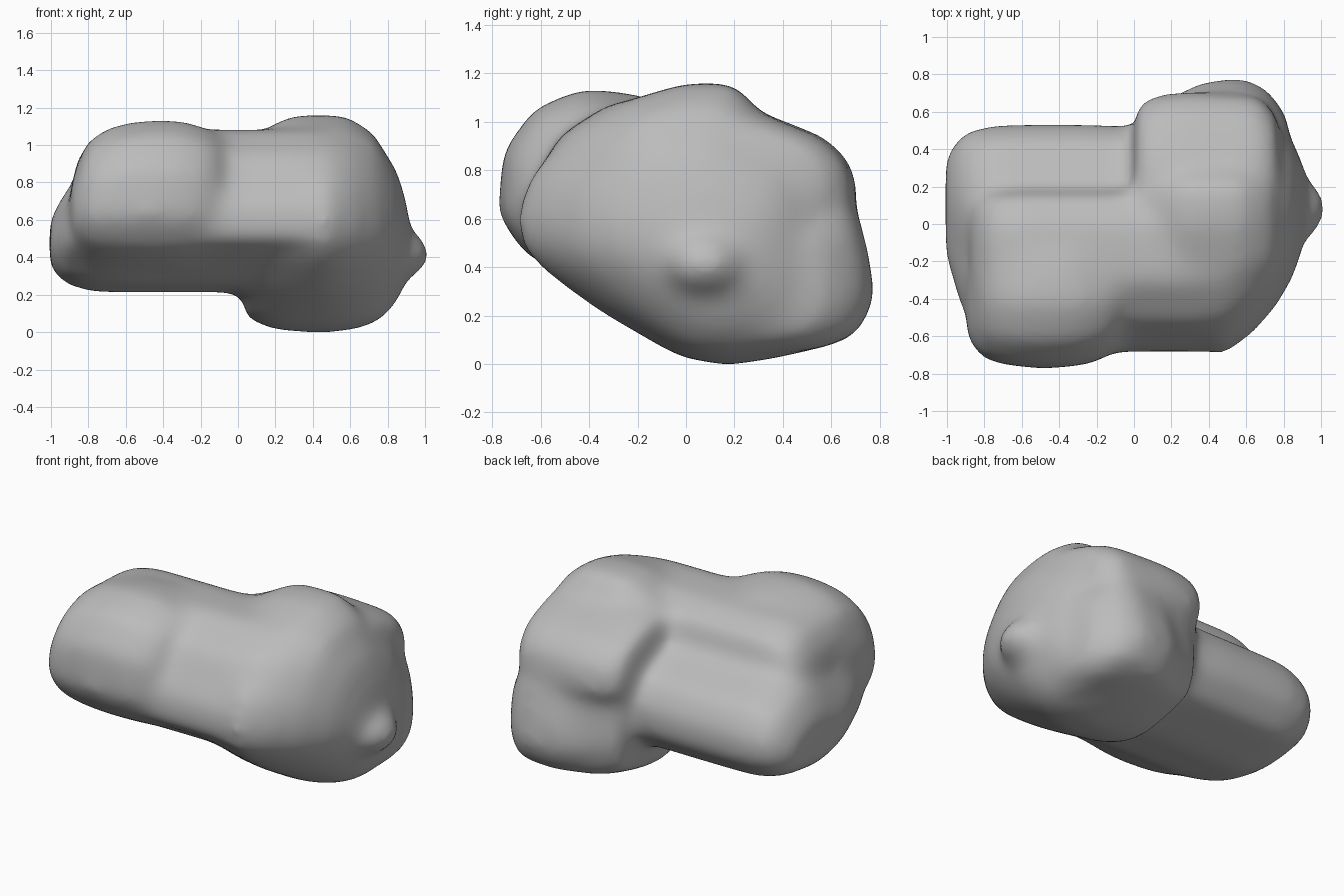
import bpy
import bmesh
from mathutils import Vector, Matrix

cube = bpy.data.objects.get("Cube")
if cube:
    bpy.data.objects.remove(cube, do_unlink=True)

stone = bpy.data.materials.new("stone grey")
stone.use_nodes = True
colour = (0.5, 0.5, 0.5, 1)
stone.diffuse_color = colour
stone.node_tree.nodes["Principled BSDF"].inputs["Base Color"].default_value = colour

rock_mesh = bpy.data.meshes.new("rough_rock")


def add_chunk(bm, profile, centre, rings):
    """Convex chunk: a (y, z) profile repeated along x, scaled about a centre."""
    part = bmesh.new()
    cy, cz = centre
    for x, sy, sz in rings:
        for y, z in profile:
            part.verts.new((x, cy + (y - cy) * sy, cz + (z - cz) * sz))
    hull = bmesh.ops.convex_hull(part, input=part.verts[:])
    waste = {g for k in ("geom_interior", "geom_unused") for g in hull[k]
             if isinstance(g, bmesh.types.BMVert)}
    bmesh.ops.delete(part, geom=list(waste), context="VERTS")
    bmesh.ops.recalc_face_normals(part, faces=part.faces[:])
    temp = bpy.data.meshes.new("chunk")
    part.to_mesh(temp)
    part.free()
    bm.from_mesh(temp)
    bpy.data.meshes.remove(temp)


bm = bmesh.new()

# Large block
add_chunk(bm, [(-.69, .49), (-.71, .61), (-.66, .77), (-.48, .98), (-.3, 1.08),
               (.05, 1.11), (.3, 1.03), (.56, .92), (.68, .78), (.72, .6), (.75, .3),
               (.68, .1), (.4, .03), (.17, -.005), (-.03, .03), (-.38, .23), (-.6, .39)],
          (.13, .45),
          [(.04, .78, .83), (.22, .9, .98), (.48, 1, 1), (.63, .87, .97),
           (.76, .7, .87), (.86, .5, .64), (.92, .28, .32)])

# Crown of the block
add_chunk(bm, [(-.4, .9), (-.25, 1.09), (0, 1.165), (.2, 1.165), (.3, 1.05), (.3, .9)],
          (0, .9), [(.14, .85, .7), (.3, 1, 1), (.58, 1, 1), (.75, .8, .6)])

# Upper back shoulder
add_chunk(bm, [(.1, .65), (.1, 1.07), (.35, 1.03), (.58, .94), (.69, .83), (.72, .66), (.58, .52)],
          (.25, .8), [(.01, .8, .8), (.1, .95, .96), (.3, 1, 1), (.68, .95, .95), (.78, .7, .7)])

# Lower back bulge
add_chunk(bm, [(.2, .04), (.55, .06), (.72, .13), (.785, .27), (.77, .42), (.72, .62), (.3, .65)],
          (.4, .3), [(.22, .75, .7), (.38, .96, .92), (.6, 1, 1), (.72, .85, 1), (.83, .45, .7)])

# Ridge joining the block to the side lobe
add_chunk(bm, [(-.69, .51), (-.68, .68), (-.52, .95), (-.3, 1.09), (0, 1.08),
               (.15, 1), (.2, .8), (.2, .5), (0, .22), (-.3, .26)],
          (-.2, .6), [(-.87, .85, .6), (-.78, .97, .9), (-.63, 1, 1), (.4, 1, 1)])

# Front lobe
add_chunk(bm, [(-.67, .46), (-.78, .62), (-.76, .88), (-.63, 1.06), (-.42, 1.145),
               (-.15, 1.11), (-.1, .6), (-.45, .34)],
          (-.42, .58),
          [(-.89, .55, .38), (-.8, .86, .8), (-.66, .96, .95), (-.48, 1, 1),
           (-.3, .97, 1), (-.17, .88, .93), (-.08, .7, .85)])

# Lower back shelf
add_chunk(bm, [(-.6, .49), (-.5, .68), (0, .85), (.22, .83), (.45, .72), (.535, .57),
               (.53, .42), (.4, .27), (0, .21), (-.3, .27)],
          (.2, .43), [(-1, .5, .42), (-.91, .87, .82), (-.76, .98, 1),
                      (-.6, 1, 1), (-.25, 1, 1), (-.08, .93, 1), (.2, .94, 1)])

# Small knob on the block's outer side
bmesh.ops.create_uvsphere(bm, u_segments=16, v_segments=10, radius=1,
                          matrix=Matrix.Translation((.875, .08, .42))
                          @ Matrix.Diagonal((.165, .18, .135, 1)))
bm.to_mesh(rock_mesh)
bm.free()

rock = bpy.data.objects.new("rock", rock_mesh)
bpy.context.collection.objects.link(rock)

# Fuse the chunks and wear the edges round
fuse = rock.modifiers.new("fuse", "REMESH")
fuse.mode = "VOXEL"
fuse.voxel_size = .025
wear = rock.modifiers.new("wear", "SMOOTH")
wear.factor = .5
wear.iterations = 62
bpy.context.view_layer.update()
graph = bpy.context.evaluated_depsgraph_get()
worn = bpy.data.meshes.new_from_object(rock.evaluated_get(graph))
rock.modifiers.clear()
rock.data = worn
worn.name = "rock"
bpy.data.meshes.remove(rock_mesh)

# Centre it and rest it on the ground
low = Vector([min(v.co[i] for v in worn.vertices) for i in range(3)])
high = Vector([max(v.co[i] for v in worn.vertices) for i in range(3)])
middle = (low + high) / 2
worn.transform(Matrix.Translation((-middle.x, -middle.y, -low.z)))

worn.materials.clear()
worn.materials.append(stone)
for f in worn.polygons:
    f.use_smooth = True
    f.material_index = 0
worn.update()
